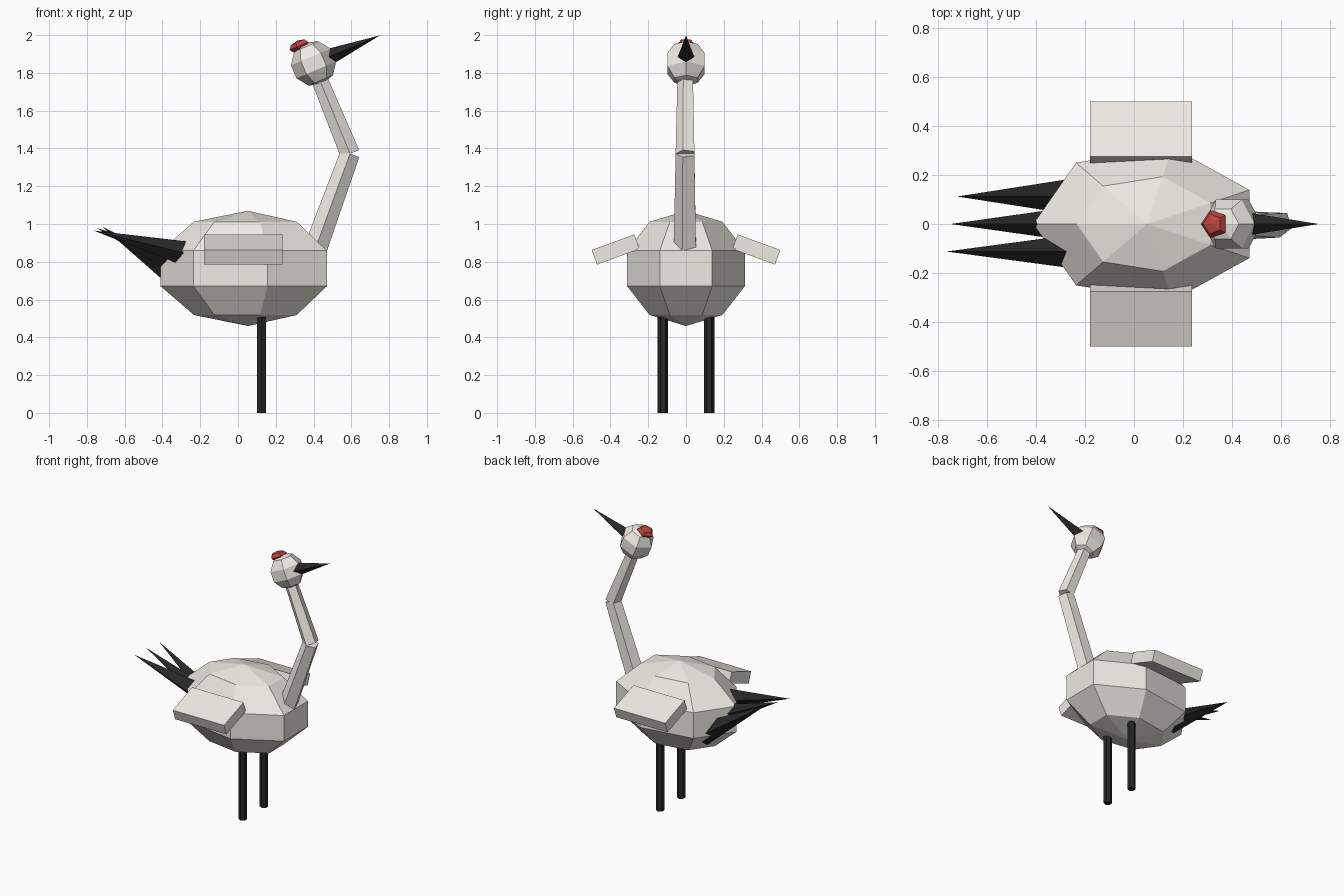
import bpy, bmesh
from math import sin, cos, pi, radians
from mathutils import Matrix, Vector

if "Cube" in bpy.data.objects:
    bpy.data.objects.remove(bpy.data.objects["Cube"])


def material(name, rgb):
    m = bpy.data.materials.new(name)
    m.diffuse_color = (*rgb, 1)
    m.use_nodes = True
    m.node_tree.nodes["Principled BSDF"].inputs["Base Color"].default_value = m.diffuse_color
    return m


WHITE = material("white_feather", (0.86, 0.83, 0.77))
BLACK = material("black_feather", (0.02, 0.02, 0.02))
RED = material("red_crown", (0.5, 0.06, 0.05))


def finish(name, bm, mat):
    bmesh.ops.recalc_face_normals(bm, faces=bm.faces)
    me = bpy.data.meshes.new(name)
    bm.to_mesh(me)
    bm.free()
    me.materials.append(mat)
    ob = bpy.data.objects.new(name, me)
    bpy.context.collection.objects.link(ob)
    return ob


def lathe(name, profile, segs, start, loc, tilt, mat, scale=(1, 1, 1)):
    """Faceted solid of (height, radius) rings, leaned in the xz plane."""
    M = (Matrix.Translation(loc) @ Matrix.Rotation(tilt, 4, 'Y')
         @ Matrix.Diagonal((*scale, 1)))
    bm = bmesh.new()
    rings = []
    for h, r in profile:
        if r < 1e-6:
            rings.append([bm.verts.new(M @ Vector((0, 0, h)))])
        else:
            rings.append([bm.verts.new(M @ Vector((
                r * cos(start + 2 * pi * i / segs),
                r * sin(start + 2 * pi * i / segs), h))) for i in range(segs)])
    for a, b in zip(rings, rings[1:]):
        for i in range(segs):
            j = (i + 1) % segs
            if len(a) == 1:
                bm.faces.new((a[0], b[j], b[i]))
            elif len(b) == 1:
                bm.faces.new((a[i], a[j], b[0]))
            else:
                bm.faces.new((a[i], a[j], b[j], b[i]))
    for ring in (rings[0], rings[-1]):
        if len(ring) > 2:
            bm.faces.new(ring)
    return finish(name, bm, mat)


def ball(name, segs, rings, loc, tilt, mat, scale):
    prof = [(-cos(pi * k / rings), sin(pi * k / rings)) for k in range(rings + 1)]
    return lathe(name, prof, segs, pi, loc, tilt, mat, scale)


# Body
ball("body", 7, 5, (0.053, 0, 0.765), 0, WHITE, (0.487, 0.336, 0.305))

# Neck, two tapering pieces meeting at a bend
bend = Vector((0.593, 0, 1.372))
lathe("lower_neck", [(-0.55, 0.065), (0, 0.055)], 5, -pi / 2, bend, 0.35, WHITE)
lathe("upper_neck", [(0, 0.055), (0.45, 0.045)], 5, -pi / 2, bend, -0.39, WHITE)

# Head with crown and beak, all leaning back together
lean = 0.4
head = Vector((0.40, 0, 1.85))
ball("head", 6, 5, head, -lean, WHITE, (0.12,) * 3)
crown = head + Matrix.Rotation(-lean, 3, 'Y') @ Vector((-0.03, 0, 0.115))
ball("crown_patch", 5, 4, crown, -lean, RED, (0.06, 0.06, 0.03))
lathe("beak", [(0.08, 0.045), (0.381, 0)], 4, -pi / 2, head, pi / 2 - lean, BLACK)

# Tail feathers, each lower and steeper than the last
for i in range(3):
    lathe(f"tail_feather_{i + 1}", [(-0.31, 0.08), (0.31, 0)], 4, -pi / 2,
          (-0.463, 0.112 * (i - 1), 0.89 - 0.038 * i),
          radians(14 + 10 * i) - pi / 2, BLACK)

# Wings and legs on both sides
for side, s in (("right", -1), ("left", 1)):
    bm = bmesh.new()
    bmesh.ops.create_cube(bm, size=1, matrix=(
        Matrix.Translation((0.028, s * 0.3725, 0.865))
        @ Matrix.Rotation(-s * 0.35, 4, 'X')
        @ Matrix.Diagonal((0.416, 0.24, 0.082, 1))))
    finish(f"{side}_wing", bm, WHITE)
    lathe(f"{side}_leg", [(0, 0.028), (0.56, 0.028)], 6, -pi / 2,
          (0.125, s * 0.122, 0), 0, BLACK)
